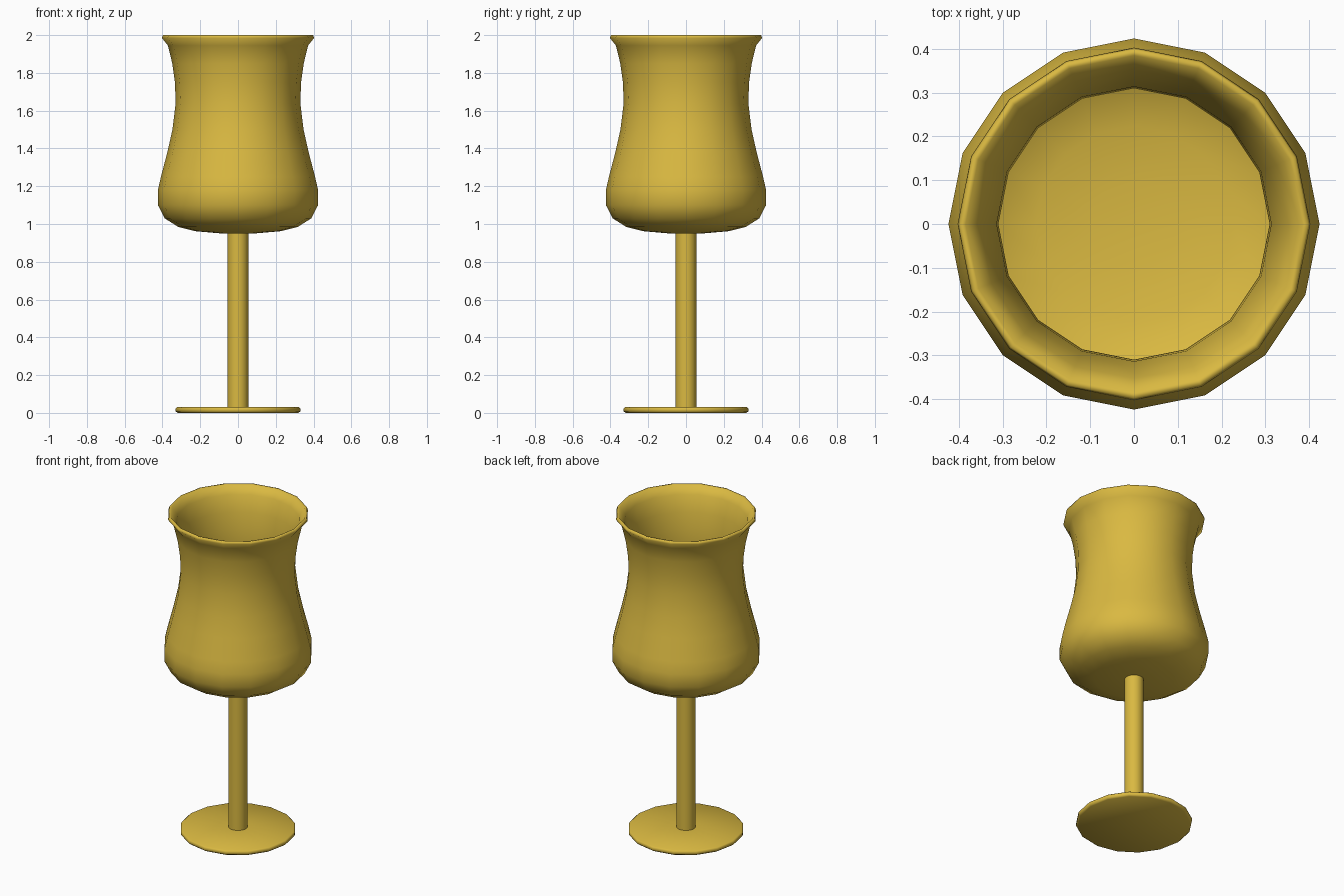
import bpy
import math

if "Cube" in bpy.data.objects:
    bpy.data.objects.remove(bpy.data.objects["Cube"])

SIDES = 16

gold = bpy.data.materials.new("gold")
gold.diffuse_color = (0.70, 0.485, 0.053, 1.0)
gold.use_nodes = True
gold.node_tree.nodes["Principled BSDF"].inputs["Base Color"].default_value = gold.diffuse_color


def lathe(name, profile):
    """Spin (radius, height) points around z; radius 0 closes to a pole."""
    verts, rings, faces = [], [], []
    for r, z in profile:
        start = len(verts)
        if r == 0:
            verts.append((0, 0, z))
            rings.append([start] * SIDES)
        else:
            for i in range(SIDES):
                a = 2 * math.pi * i / SIDES
                verts.append((r * math.cos(a), r * math.sin(a), z))
            rings.append(list(range(start, start + SIDES)))
    for lo, hi in zip(rings, rings[1:]):
        for i in range(SIDES):
            j = (i + 1) % SIDES
            quad = [lo[i], lo[j], hi[j], hi[i]]
            faces.append(list(dict.fromkeys(quad)))
    mesh = bpy.data.meshes.new(name)
    mesh.from_pydata(verts, [], faces)
    mesh.materials.append(gold)
    for p in mesh.polygons:
        p.use_smooth = True
    mesh.update()
    obj = bpy.data.objects.new(name, mesh)
    bpy.context.collection.objects.link(obj)
    return obj


# round foot
lathe("foot", [(0, 0), (0.32, 0), (0.33, 0.008), (0.33, 0.024),
               (0.322, 0.03), (0.05, 0.032), (0, 0.032)])

# straight stem
lathe("stem", [(0.055, 0.025), (0.055, 0.955)])

# bowl: outside from the bottom up, over the rim, then down the inside
lathe("bowl", [
    (0, 0.948), (0.10, 0.951), (0.228, 0.962), (0.317, 0.985),
    (0.388, 1.03), (0.424, 1.10), (0.424, 1.18), (0.408, 1.25),
    (0.374, 1.38), (0.347, 1.50), (0.33, 1.64), (0.334, 1.75),
    (0.348, 1.85), (0.371, 1.945), (0.403, 1.985), (0.398, 2.0),
    (0.385, 1.998), (0.353, 1.95), (0.328, 1.85), (0.314, 1.75),
    (0.31, 1.64), (0.327, 1.50), (0.354, 1.38), (0.388, 1.25),
    (0.404, 1.18), (0.404, 1.11), (0.373, 1.045), (0.308, 1.004),
    (0.224, 0.982), (0.10, 0.971), (0, 0.968)])
